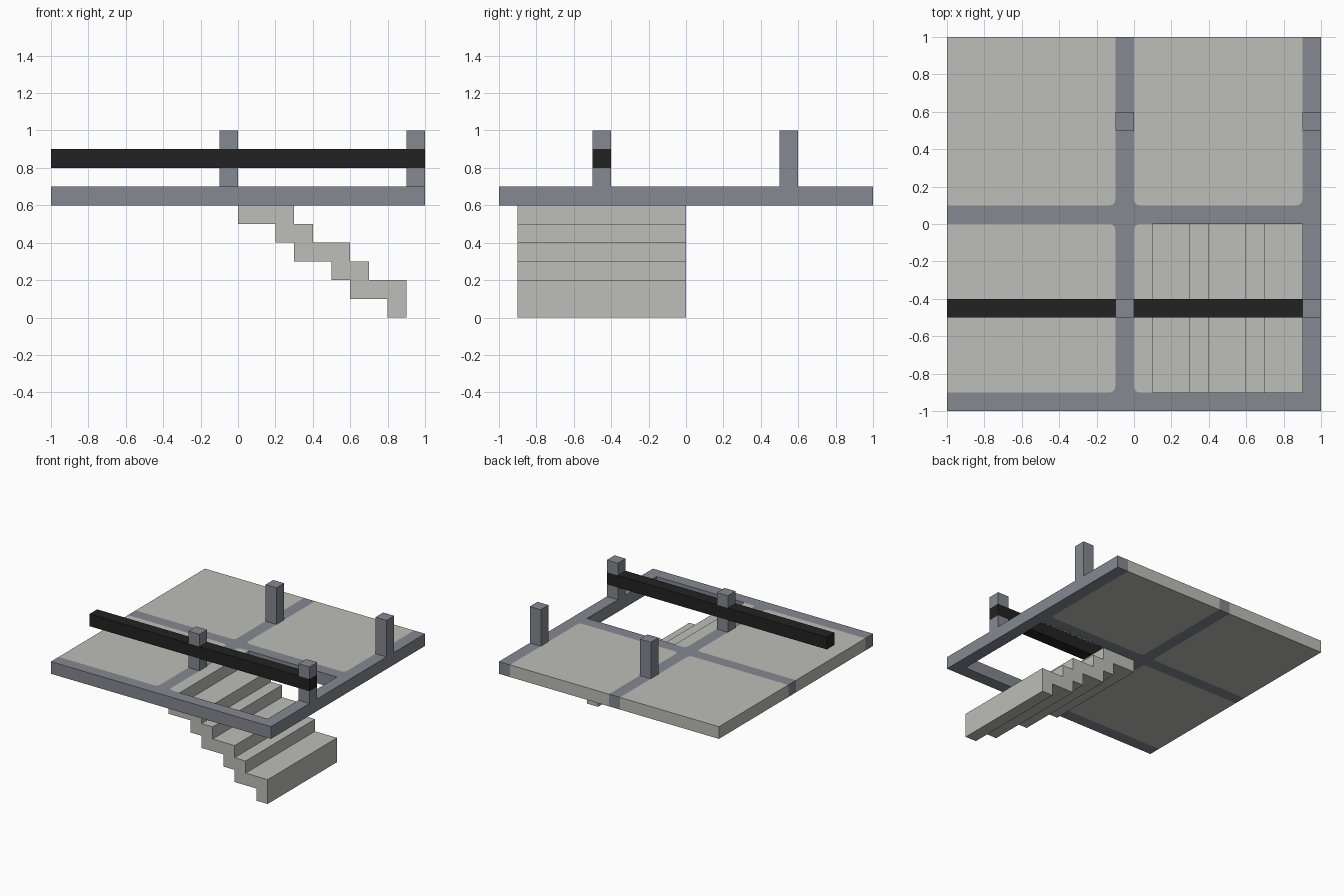
import bpy, bmesh, math

cube = bpy.data.objects.get("Cube")
if cube:
    bpy.data.objects.remove(cube, do_unlink=True)


def material(name, rgb):
    m = bpy.data.materials.new(name)
    m.use_nodes = True
    m.diffuse_color = (*rgb, 1)
    bsdf = next(n for n in m.node_tree.nodes if n.type == 'BSDF_PRINCIPLED')
    bsdf.inputs["Base Color"].default_value = (*rgb, 1)
    bsdf.inputs["Roughness"].default_value = 0.8
    return m


PALE = material("pale concrete", (0.51, 0.51, 0.48))
GREY = material("blue grey frame", (0.235, 0.246, 0.279))
BLACK = material("black rail", (0.016, 0.016, 0.016))


def finish(name, bm, mats):
    bmesh.ops.recalc_face_normals(bm, faces=bm.faces)
    me = bpy.data.meshes.new(name)
    bm.to_mesh(me)
    bm.free()
    for m in mats:
        me.materials.append(m)
    ob = bpy.data.objects.new(name, me)
    bpy.context.collection.objects.link(ob)
    return ob


def extrude(bm, vec):
    res = bmesh.ops.extrude_face_region(bm, geom=bm.faces[:], use_keep_orig=True)
    top = [v for v in res["geom"] if isinstance(v, bmesh.types.BMVert)]
    bmesh.ops.translate(bm, verts=top, vec=vec)


def box(name, x, y, z, mat):
    bm = bmesh.new()
    bm.faces.new([bm.verts.new((a, b, z[0])) for a, b in
                  ((x[0], y[0]), (x[1], y[0]), (x[1], y[1]), (x[0], y[1]))])
    extrude(bm, (0, 0, z[1] - z[0]))
    return finish(name, bm, [mat])


# Deck slab: grid of cells, pale panels between grey beams, open stairwell
R = 0.03
Z0, Z1 = 0.6, 0.7
xs = [-1, -0.1 - R, -0.1, 0, R, 0.1, 0.9 - R, 0.9, 1]
ys = [-1, -0.9, -0.9 + R, -R, 0, 0.1, 0.1 + R, 1]
# rounded panel corners: position and direction into the panel
corners = [(-0.1, 0.1, -1, 1), (0, 0.1, 1, 1), (0.9, 0.1, -1, 1),
           (-0.1, 0, -1, -1), (-0.1, -0.9, -1, 1), (0, 0, 1, -1), (0, -0.9, 1, 1)]


def is_beam(x, y):
    return -0.1 < x < 0 or x > 0.9 or 0 < y < 0.1 or y < -0.9


bm = bmesh.new()


def flat(points, mat):
    f = bm.faces.new([bm.verts.new((a, b, Z0)) for a, b in points])
    f.material_index = mat
    f.normal_update()
    if f.normal.z < 0:
        f.normal_flip()


for x0, x1 in zip(xs, xs[1:]):
    for y0, y1 in zip(ys, ys[1:]):
        cx, cy = (x0 + x1) / 2, (y0 + y1) / 2
        if 0.1 < cx < 0.9 and -0.9 < cy < 0:
            continue
        hit = [c for c in corners if abs(c[0] + c[2] * R / 2 - cx) < 1e-4
               and abs(c[1] + c[3] * R / 2 - cy) < 1e-4]
        if hit:
            px, py, sx, sy = hit[0]
            ox, oy = px + sx * R, py + sy * R
            arc = [(ox - sx * R * math.cos(i * math.pi / 12),
                    oy - sy * R * math.sin(i * math.pi / 12)) for i in range(7)]
            flat([(ox, oy)] + arc, 0)
            flat([(px, py)] + arc, 1)
        else:
            flat([(x0, y0), (x1, y0), (x1, y1), (x0, y1)], int(is_beam(cx, cy)))
bmesh.ops.remove_doubles(bm, verts=bm.verts, dist=1e-5)
extrude(bm, (0, 0, Z1 - Z0))
# side walls take the colour of the cell they border
for f in bm.faces:
    f.normal_update()
for f in bm.faces:
    if abs(f.normal.z) < 0.5:
        for e in f.edges:
            for g in e.link_faces:
                if abs(g.normal.z) > 0.5:
                    f.material_index = g.material_index
finish("deck", bm, [PALE, GREY])

# Staircase: stepped profile swept across the stairwell
profile = [(0, 0.5), (0.2, 0.5), (0.2, 0.4), (0.3, 0.4), (0.3, 0.3), (0.5, 0.3),
           (0.5, 0.2), (0.6, 0.2), (0.6, 0.1), (0.8, 0.1), (0.8, 0), (0.9, 0),
           (0.9, 0.2), (0.7, 0.2), (0.7, 0.3), (0.6, 0.3), (0.6, 0.4), (0.4, 0.4),
           (0.4, 0.5), (0.3, 0.5), (0.3, 0.6), (0, 0.6)]
bm = bmesh.new()
bm.faces.new([bm.verts.new((x, -0.9, z)) for x, z in profile])
extrude(bm, (0, 0.9, 0))
finish("staircase", bm, [PALE])

# Posts: rear ones are whole, front ones are interrupted by the rail
for side, x in (("middle", -0.1), ("left", 0.9)):
    span = (x, x + 0.1)
    box(f"rear_post_{side}", span, (0.5, 0.6), (0.7, 1.0), GREY)
    box(f"front_post_base_{side}", span, (-0.5, -0.4), (0.7, 0.8), GREY)
    box(f"front_post_top_{side}", span, (-0.5, -0.4), (0.9, 1.0), GREY)

# Long rail
box("rail", (-1, 1), (-0.5, -0.4), (0.8, 0.9), BLACK)
